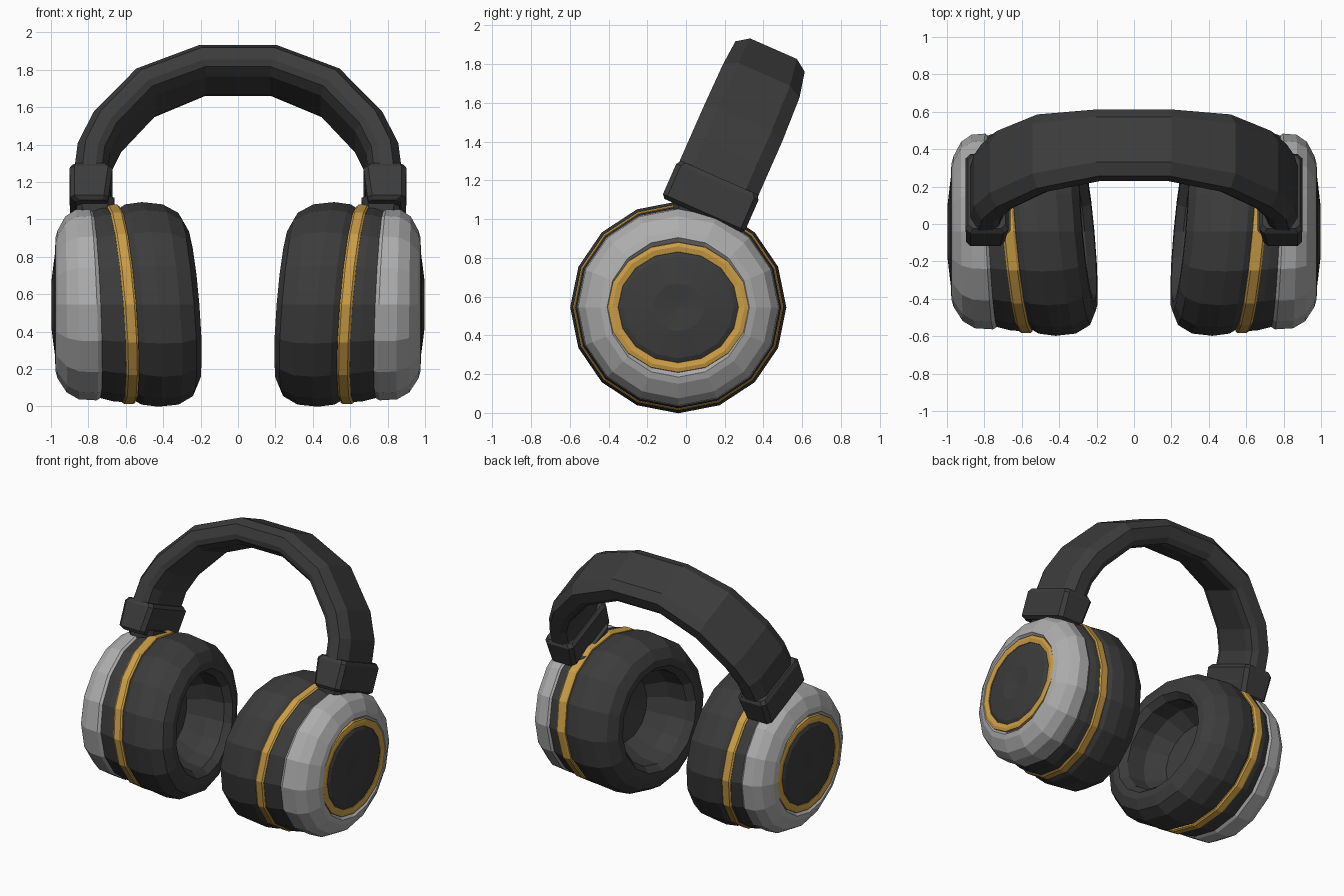
import bpy, bmesh, math
from mathutils import Vector

if "Cube" in bpy.data.objects:
    bpy.data.objects.remove(bpy.data.objects["Cube"])

def material(name, col):
    m = bpy.data.materials.new(name)
    m.diffuse_color = (*col, 1)
    m.use_nodes = True
    m.node_tree.nodes["Principled BSDF"].inputs["Base Color"].default_value = m.diffuse_color
    return m

DARK = material("dark_grey", (0.045, 0.045, 0.045))
GOLD = material("gold", (0.60, 0.34, 0.06))
SILVER = material("silver", (0.42, 0.42, 0.42))

def finish(name, bm, mat, mirror=True):
    bmesh.ops.remove_doubles(bm, verts=bm.verts, dist=1e-4)
    bmesh.ops.recalc_face_normals(bm, faces=bm.faces)
    me = bpy.data.meshes.new(name)
    bm.to_mesh(me)
    bm.free()
    ob = bpy.data.objects.new(name, me)
    bpy.context.collection.objects.link(ob)
    me.materials.append(mat)
    if mirror:
        ob.modifiers.new("Mirror", 'MIRROR').use_axis[0] = True
    return ob

def skin(bm, rows, closed_rows=False):
    """Bridge rows of points; each row is a closed loop."""
    vs = [[bm.verts.new(p) for p in row] for row in rows]
    n = len(rows[0])
    for i in range(len(rows) if closed_rows else len(rows) - 1):
        a, b = vs[i], vs[(i + 1) % len(rows)]
        for j in range(n):
            bm.faces.new((a[j], a[(j + 1) % n], b[(j + 1) % n], b[j]))
    return vs

CY, CZ, SIDES = -0.04, 0.545, 16

def lathe(name, profile, mat, closed=False, squash=1.0):
    """Spin (x, radius, lean) about the ear axis; lean tips the ring."""
    rows = []
    for x, r, lean in profile:
        row = []
        for i in range(SIDES):
            a = 2 * math.pi * i / SIDES
            dy, dz = 1.02 * r * math.cos(a), squash * r * math.sin(a)
            row.append((x + lean * (0.09 * dy + 0.08 * dz), CY + dy, CZ + dz))
        rows.append(row)
    bm = bmesh.new()
    skin(bm, rows, closed)
    return finish(name, bm, mat)

# Ear cups
lathe("ear_cushion", [(0.56, 0, 1), (0.54, 0.24, 1), (0.42, 0.32, 1), (0.29, 0.33, 1),
                      (0.245, 0.37, 1), (0.245, 0.42, 1), (0.28, 0.49, 1),
                      (0.36, 0.535, 1), (0.47, 0.547, 1), (0.56, 0.535, 1),
                      (0.60, 0.51, 1), (0.60, 0, 1)], DARK)
lathe("trim_ring", [(0.59, 0.49, 1), (0.592, 0.525, 1), (0.603, 0.533, 1),
                    (0.65, 0.533, 1), (0.66, 0.525, 1), (0.662, 0.49, 1)], GOLD, True)
lathe("cup_band", [(0.60, 0, 1), (0.60, 0.5, 1), (0.655, 0.522, 1),
                   (0.70, 0.518, 0.8), (0.78, 0.495, 0.5), (0.78, 0, 0.5)], DARK)
lathe("outer_shell", [(0.75, 0.46, 0.5), (0.755, 0.50, 0.5), (0.775, 0.513, 0.45),
                      (0.86, 0.507, 0.2), (0.92, 0.47, 0.1), (0.965, 0.395, 0),
                      (0.975, 0.36, 0), (0.95, 0.335, 0), (0.94, 0.30, 0),
                      (0.85, 0.30, 0)], SILVER, True)
lathe("cap_ring", [(0.93, 0.36, 0), (0.972, 0.357, 0), (0.978, 0.335, 0),
                   (0.972, 0.305, 0), (0.93, 0.295, 0)], GOLD, True, 0.94)
lathe("cap_disc", [(0.93, 0, 0), (0.93, 0.31, 0), (0.968, 0.305, 0), (0.98, 0.28, 0),
                   (0.998, 0.13, 0), (0.985, 0, 0)], DARK, False, 0.94)

# Headband: leaning plane, U runs up the band, W runs to the front
BASE = Vector((0, 0.17, 1.21))
U = Vector((0, 0.403, 0.915))
W = Vector((0, -0.915, 0.403))
X = Vector((1, 0, 0))

# path points: x, height along the band, width scale
half = [(0.785, -0.12, 1), (0.80, 0.0, 1), (0.785, 0.13, 1), (0.71, 0.29, 1),
        (0.50, 0.525, 0.97), (0.19, 0.653, 0.88)]
path = half + [(-x, s, k) for x, s, k in reversed(half)]
section = [(-0.105, -0.15), (-0.105, 0.13), (-0.075, 0.20), (-0.04, 0.22), (0.03, 0.222),
           (0.075, 0.15), (0.075, -0.15), (0.03, -0.222), (-0.05, -0.222), (-0.09, -0.20)]
rows = []
for i, (x, s, k) in enumerate(path):
    p, q = path[max(i - 1, 0)], path[min(i + 1, len(path) - 1)]
    t = Vector((q[0] - p[0], q[1] - p[1])).normalized()
    nx, ns = t.y, -t.x
    if nx * x < 0:
        nx, ns = -nx, -ns
    if i in (0, len(path) - 1):
        nx, ns = math.copysign(1, x), 0
    rows.append([BASE + X * (x + nx * n) + U * (s + ns * n) + W * (w * k + 0.012 * (1 - k) / 0.12)
                 for n, w in section])
bm = bmesh.new()
vs = skin(bm, rows)
bm.faces.new(vs[0])
bm.faces.new(vs[-1])
finish("headband", bm, DARK, False)

# Clamps and stems, as stacked rectangles (x centre, x half, s, w half)
def stack(name, levels, chamfer):
    rows = []
    for cx, hx, s, hw in levels:
        c = chamfer
        pts = [(hx, hw - c), (hx - c, hw), (c - hx, hw), (-hx, hw - c),
               (-hx, c - hw), (c - hx, -hw), (hx - c, -hw), (hx, c - hw)]
        rows.append([BASE + X * (cx + a) + U * s + W * b for a, b in pts])
    bm = bmesh.new()
    vs = skin(bm, rows)
    bm.faces.new(vs[0])
    bm.faces.new(vs[-1])
    return finish(name, bm, DARK)

stack("band_clamp", [(0.785, 0.085, -0.21, 0.215), (0.795, 0.103, -0.19, 0.232),
                     (0.785, 0.115, -0.02, 0.232), (0.787, 0.10, 0.005, 0.215)], 0.025)
stack("clamp_stem", [(0.76, 0.08, -0.36, 0.14), (0.765, 0.095, -0.24, 0.15),
                     (0.765, 0.105, -0.17, 0.18)], 0.03)
